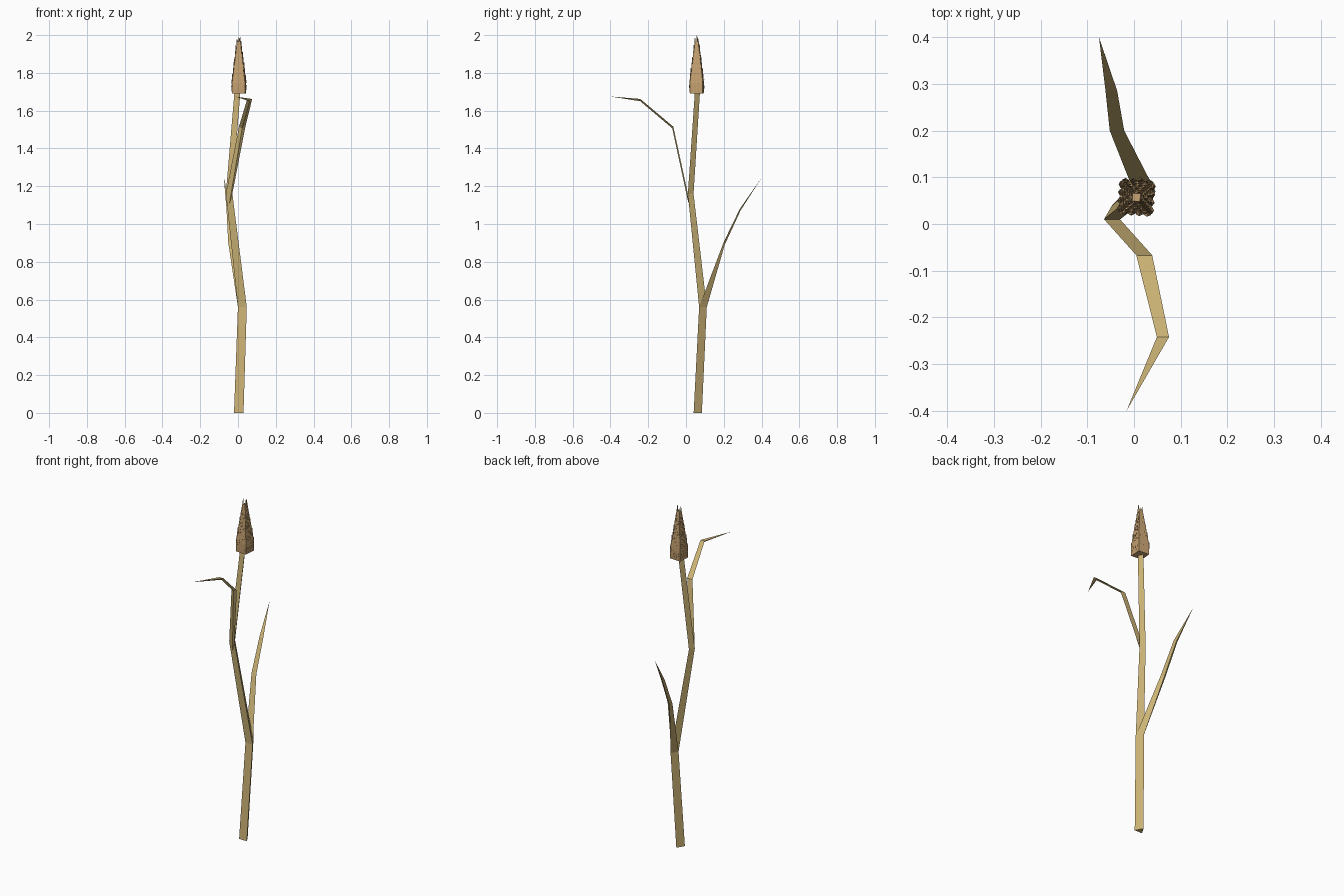
import bpy, bmesh
from math import cos, sin, radians
from mathutils import Vector

if "Cube" in bpy.data.objects:
    bpy.data.objects.remove(bpy.data.objects["Cube"])


def material(name, color):
    m = bpy.data.materials.new(name)
    m.diffuse_color = (*color, 1)
    m.use_nodes = True
    m.node_tree.nodes["Principled BSDF"].inputs["Base Color"].default_value = m.diffuse_color
    return m


straw = material("straw", (0.60, 0.45, 0.18))
grain = material("grain", (0.58, 0.37, 0.17))


def finish(bm, name, mat):
    bmesh.ops.recalc_face_normals(bm, faces=bm.faces)
    mesh = bpy.data.meshes.new(name)
    bm.to_mesh(mesh)
    bm.free()
    mesh.materials.append(mat)
    obj = bpy.data.objects.new(name, mesh)
    bpy.context.collection.objects.link(obj)
    return obj


def loft(name, rings, mat, tip=None):
    """Skin closed rings in order; end in a point or a flat cap."""
    bm = bmesh.new()
    loops = [[bm.verts.new(p) for p in ring] for ring in rings]
    n = len(loops[0])
    for a, b in zip(loops, loops[1:]):
        for i in range(n):
            j = (i + 1) % n
            bm.faces.new((a[i], a[j], b[j], b[i]))
    bm.faces.new(loops[0])
    if tip:
        t = bm.verts.new(tip)
        for i in range(n):
            bm.faces.new((loops[-1][i], loops[-1][(i + 1) % n], t))
    else:
        bm.faces.new(loops[-1])
    return finish(bm, name, mat)


def triangle(x, y, z, r):
    return [(x + r * cos(radians(a)), y + r * sin(radians(a)), z)
            for a in (210, 330, 90)]


def blade(x0, x1, y, z, dy, dz):
    """Thin leaf section: a level top edge with a keel point."""
    return [(x0, y, z), (x1, y, z), ((x0 + x1) / 2, y + dy, z + dz)]


# Three-sided bent stalk
joint_low = triangle(0.023, 0.083, 0.56, 0.027)
joint_high = triangle(-0.047, 0.02, 1.16, 0.020)
loft("stalk", [triangle(0.004, 0.055, 0, 0.029), joint_low, joint_high,
               triangle(-0.003, 0.056, 1.70, 0.018)], straw)

# Leaves growing out of the stalk joints
loft("back_leaf", [joint_low,
                   blade(-0.052, -0.021, 0.20, 0.905, 0.005, -0.015),
                   blade(-0.061, -0.036, 0.285, 1.08, 0.004, -0.008)],
     straw, (-0.075, 0.40, 1.245))
loft("front_leaf", [blade(-0.064, -0.030, 0.01, 1.16, 0.005, -0.06),
                    blade(0.005, 0.039, -0.067, 1.515, -0.006, -0.008),
                    blade(0.049, 0.075, -0.242, 1.662, 0.0, -0.012)],
     straw, (-0.016, -0.40, 1.675))

# Seed head: tapering square core covered in rows of pointed scales
center = Vector((0.005, 0.057, 0))
TWIST = radians(-4)


def half_width(z):
    if z < 1.75:
        return 0.034
    return 0.034 - 0.025 * (z - 1.75) / 0.21


def on_side(side, u, out, z):
    """Point on one of the four sides; u runs -1..1 across it."""
    h = half_width(z)
    a = side * radians(90) + TWIST
    across, away = u * h, h + out
    return center + Vector((away * cos(a) - across * sin(a),
                            away * sin(a) + across * cos(a), z))


loft("seed_head", [[on_side(s, 1, 0, z) for s in range(4)]
                   for z in (1.69, 1.75, 1.965)], grain)

bm = bmesh.new()
for row in range(9):
    z = 1.695 + row * 0.030
    count = 4 if row < 5 else 3 if row < 7 else 2
    for side in range(4):
        for k in range(count):
            u0, u1 = -1 + 2 * k / count, -1 + 2 * (k + 1) / count
            mid = (u0 + u1) / 2
            lean = mid * 1.25 if row % 2 else mid
            left, right, tip, back = (bm.verts.new(p) for p in (
                on_side(side, u0, 0.001, z), on_side(side, u1, 0.001, z),
                on_side(side, lean, 0.006, z + 0.042 if row < 8 else 2.0 - 0.012 * (side % 2)),
                on_side(side, mid, -0.001, z + 0.022)))
            for f in ((left, right, tip), (right, back, tip),
                      (back, left, tip), (left, back, right)):
                bm.faces.new(f)
finish(bm, "seed_scales", grain)
